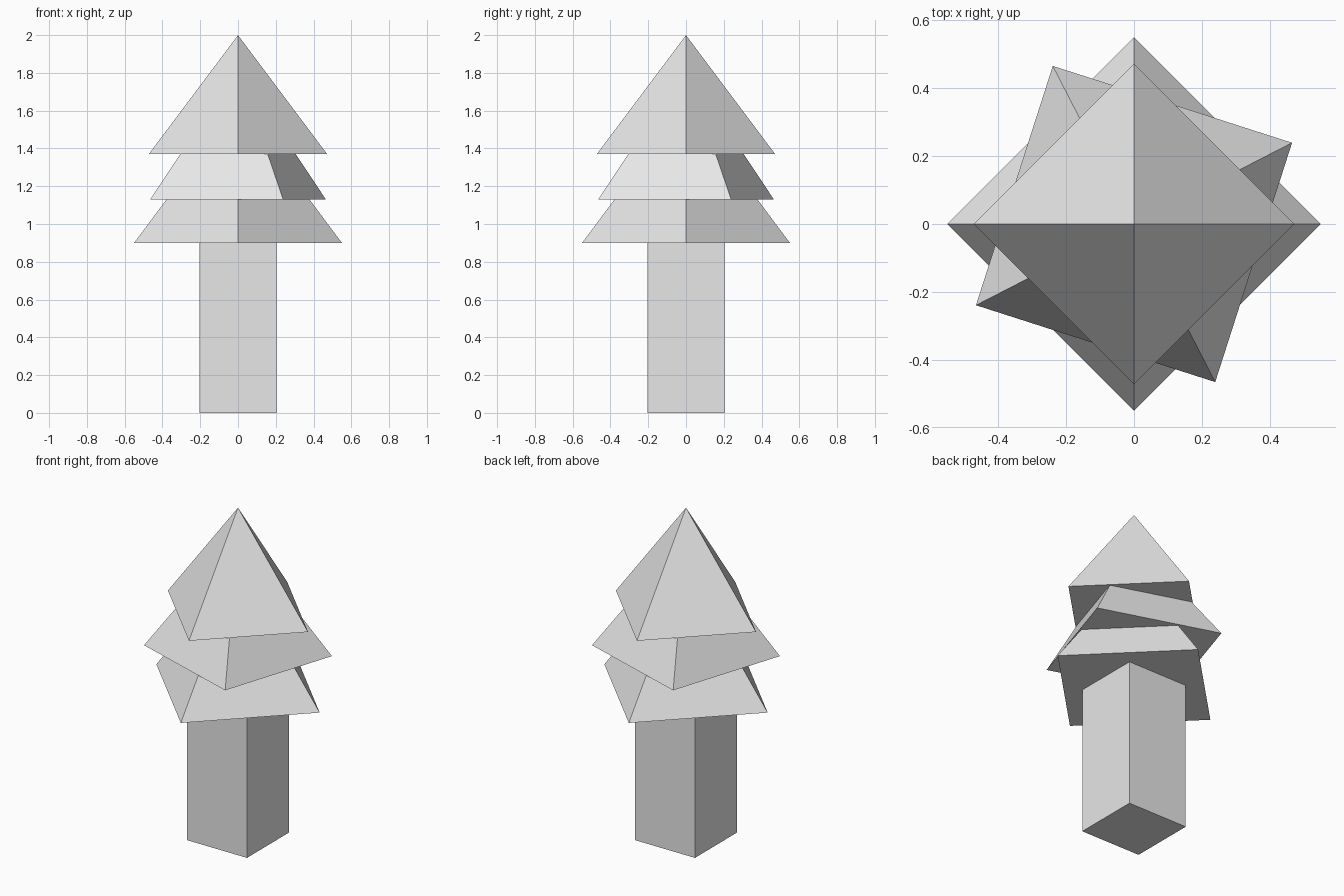
import bpy
import math

cube = bpy.data.objects.get("Cube")
if cube:
    bpy.data.objects.remove(cube, do_unlink=True)

# Single flat grey for the whole tree
grey = bpy.data.materials.new("light_grey")
grey.use_nodes = True
colour = (0.8, 0.8, 0.8, 1.0)
grey.diffuse_color = colour
grey.node_tree.nodes["Principled BSDF"].inputs["Base Color"].default_value = colour


def finish(name):
    obj = bpy.context.object
    obj.name = name
    obj.data.materials.append(grey)
    return obj


def foliage(name, radius, base, apex, angle):
    """Four-sided pyramid with a corner pointing along the given angle."""
    height = apex - base
    bpy.ops.mesh.primitive_cone_add(
        vertices=4, radius1=radius, radius2=0, depth=height,
        location=(0, 0, base + height / 2),
        rotation=(0, 0, math.radians(angle)))
    return finish(name)


# Square trunk
trunk_height = 0.9
bpy.ops.mesh.primitive_cube_add(size=1, location=(0, 0, trunk_height / 2))
bpy.context.object.scale = (0.405, 0.405, trunk_height)
finish("trunk")

# Three stacked foliage tiers, the middle one twisted
foliage("lower_foliage", 0.55, 0.9, 1.637, 0)
foliage("middle_foliage", 0.523, 1.13, 1.83, 27.2)
foliage("upper_foliage", 0.472, 1.37, 2.0, 0)
